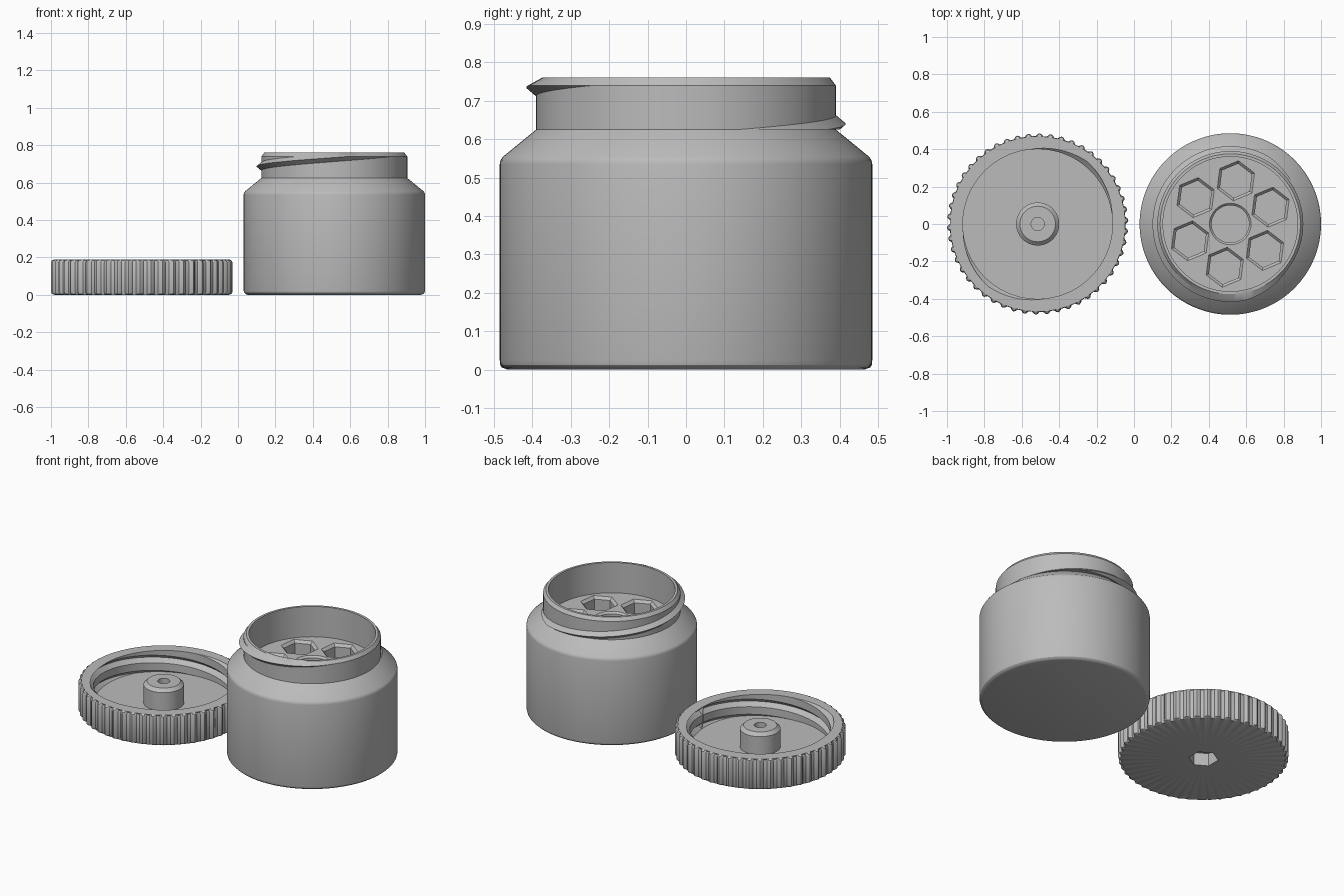
import bpy, bmesh, math
from mathutils import Matrix, Vector

cube = bpy.data.objects.get("Cube")
if cube:
    bpy.data.objects.remove(cube)

grey = bpy.data.materials.new("plain grey")
grey.use_nodes = True
COLOUR = (0.5, 0.5, 0.5, 1)
grey.diffuse_color = COLOUR
grey.node_tree.nodes["Principled BSDF"].inputs["Base Color"].default_value = COLOUR


def finish(name, bm, location=(0, 0, 0)):
    mesh = bpy.data.meshes.new(name)
    bm.to_mesh(mesh)
    bm.free()
    mesh.materials.append(grey)
    obj = bpy.data.objects.new(name, mesh)
    obj.location = location
    bpy.context.collection.objects.link(obj)
    return obj


def lathe(name, profile, segments, location):
    """Revolve a profile that may change with the segment index."""
    bm = bmesh.new()
    columns = []
    for i in range(segments):
        a = math.tau * i / segments
        columns.append([bm.verts.new((r * math.cos(a), r * math.sin(a), z))
                        for r, z in profile(i, a)])
    for i, left in enumerate(columns):
        right = columns[(i + 1) % segments]
        for j in range(len(left) - 1):
            bm.faces.new((left[j], right[j], right[j + 1], left[j + 1]))
    bmesh.ops.remove_doubles(bm, verts=bm.verts, dist=1e-5)
    bmesh.ops.recalc_face_normals(bm, faces=bm.faces)
    return finish(name, bm, location)


def threaded_wall(angle, radius, depth, z0, z1, start, lead, spacing, half):
    """Points up a wall crossed by a V-shaped helix, trimmed at both ends."""
    points = [(radius, z0, 0)]
    centre = start + lead * angle / math.tau
    result = []
    for k in range(-4, 4):
        peak = centre + k * spacing
        for z in (peak - half, peak, peak + half):
            z = min(max(z, z0), z1)
            r = radius + depth * max(0, 1 - abs(z - peak) / half)
            result.append((r, z))
    # ends take the radius of whichever ridge is trimmed there
    for index, end in ((0, z0), (len(result), z1)):
        r = max(r for r, z in result if z == end) if any(
            z == end for r, z in result) else radius
        result = [(r if z == end else q, z) for q, z in result]
        result.insert(index, (r, end))
    return result


def prism(bm, sides, turn, centre, rings):
    """Closed prism through (radius, z) rings."""
    loops = []
    for r, z in rings:
        loops.append([bm.verts.new((centre[0] + r * math.cos(turn + math.tau * i / sides),
                                    centre[1] + r * math.sin(turn + math.tau * i / sides), z))
                      for i in range(sides)])
    bm.faces.new(loops[0][::-1])
    bm.faces.new(loops[-1])
    for low, high in zip(loops, loops[1:]):
        for i in range(sides):
            n = (i + 1) % sides
            bm.faces.new((low[i], low[n], high[n], high[i]))


def carve(obj, bm):
    """Subtract the solids in bm and bake the result."""
    cutter = finish("cutter", bm, obj.location)
    cutter.hide_render = True
    mod = obj.modifiers.new("cut", "BOOLEAN")
    mod.operation, mod.solver, mod.object = "DIFFERENCE", "EXACT", cutter
    bpy.ops.object.select_all(action="DESELECT")
    bpy.context.view_layer.objects.active = obj
    obj.select_set(True)
    bpy.ops.object.modifier_apply(modifier=mod.name)
    bpy.data.objects.remove(cutter)
    bpy.ops.object.shade_smooth_by_angle(angle=math.radians(28))


# Jar: rounded base, sloped shoulder, threaded neck and raised inner floor
FLOOR = 0.57


def jar_profile(i, a):
    base = [(0, 0), (0.462, 0), (0.474, 0.004), (0.482, 0.012), (0.485, 0.024),
            (0.485, 0.535), (0.483, 0.545), (0.477, 0.554)]
    neck = threaded_wall(a, 0.39, 0.026, 0.625, 0.74, 0.592, 0.19, 0.19, 0.022)
    rim = [(0.375, 0.76), (0.36, 0.76), (0.36, FLOOR), (0, FLOOR)]
    return base + [(0.39, 0.625)] + neck + rim


jar = lathe("jar", jar_profile, 128, (0.515, 0, 0))

# Chamfered pockets: six hexagons around one round socket
pockets = bmesh.new()
TURN = math.radians(82.7)
for k in range(6):
    a = TURN + k * math.tau / 6
    prism(pockets, 6, TURN, (0.233 * math.cos(a), 0.233 * math.sin(a)),
          [(0.092, 0.08), (0.092, FLOOR - 0.016), (0.108, FLOOR), (0.108, FLOOR + 0.01)])
prism(pockets, 48, 0, (0, 0),
      [(0.1, 0.4), (0.1, FLOOR - 0.011), (0.111, FLOOR), (0.111, FLOOR + 0.01)])
carve(jar, pockets)

# Lid: ribbed rim, grooved inner wall and centre post
RIBS = 50
BUMP = (0, 0.011, 0.015, 0.011, 0, 0)


def lid_profile(i, a):
    grip = 0.47 + BUMP[i % len(BUMP)]
    outside = [(0, 0), (0.465, 0), (grip - 0.004, 0.006), (grip, 0.014),
               (grip, 0.174), (grip - 0.004, 0.183), (0.468, 0.19)]
    wall = threaded_wall(a, 0.4, 0.026, 0.05, 0.19, 0.163, 0.19, 0.095, 0.024)
    post = [(0.115, 0.05), (0.115, 0.165), (0.095, 0.185), (0, 0.185)]
    return outside + wall[::-1] + post


lid = lathe("lid", lid_profile, RIBS * len(BUMP), (-0.515, 0, 0))

# Screw hole through the post with a hexagonal recess underneath
bore = bmesh.new()
prism(bore, 6, math.radians(30), (0, 0), [(0.085, -0.01), (0.085, 0.08)])
prism(bore, 24, 0, (0, 0), [(0.035, 0.07), (0.035, 0.2)])
carve(lid, bore)
